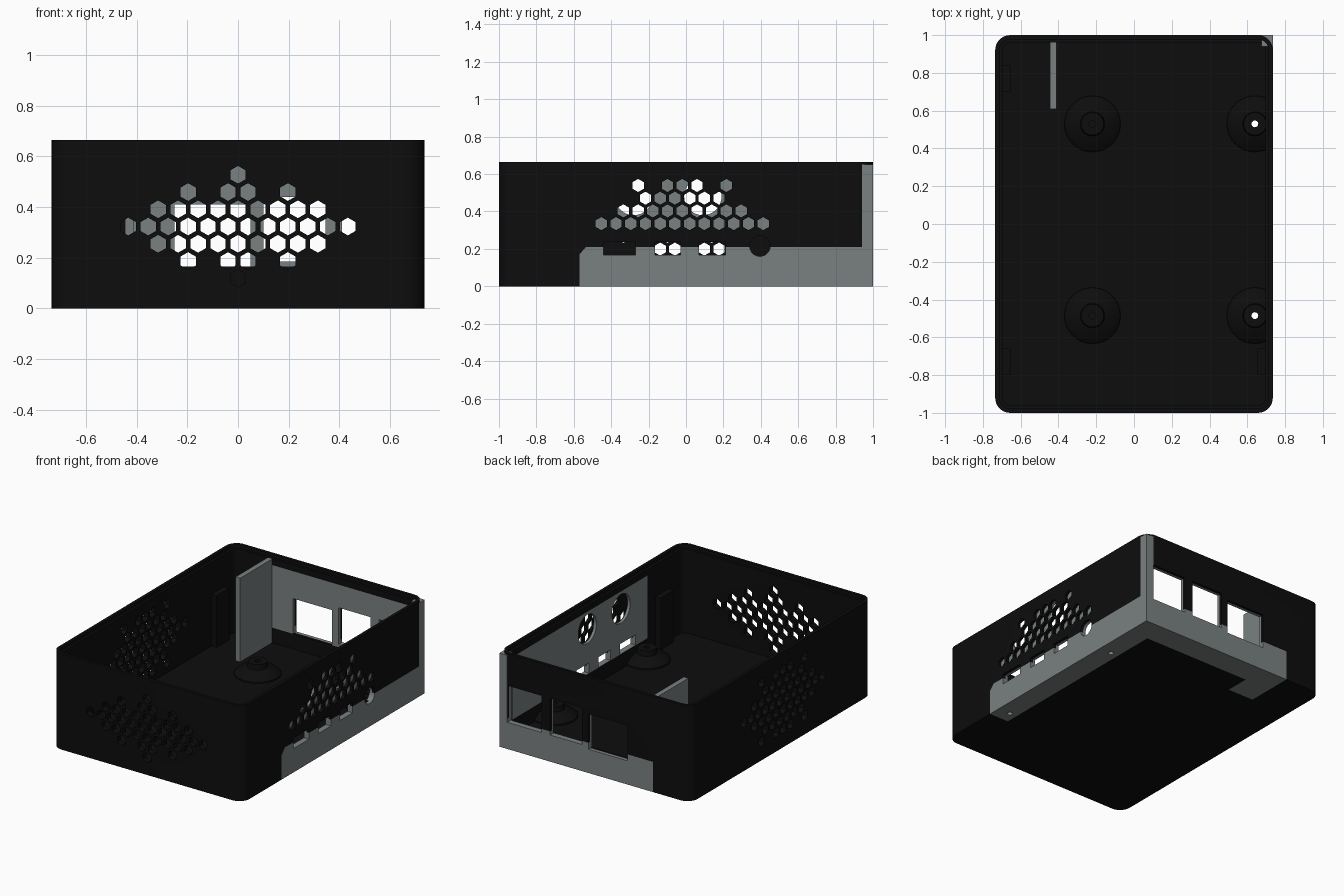
import bpy, bmesh, math
from mathutils import Vector, Matrix

if "Cube" in bpy.data.objects:
    bpy.data.objects.remove(bpy.data.objects["Cube"])

X, Y, H = 0.735, 1.0, 0.665          # half width, half depth, height


def material(name, rgb):
    m = bpy.data.materials.new(name)
    m.diffuse_color = (*rgb, 1)
    m.use_nodes = True
    m.node_tree.nodes["Principled BSDF"].inputs["Base Color"].default_value = m.diffuse_color
    return m


BLACK = material("matte_black", (0.004, 0.004, 0.004))
GREY = material("cool_grey", (0.195, 0.22, 0.22))


def make(name, bm, mat):
    bmesh.ops.recalc_face_normals(bm, faces=bm.faces)
    me = bpy.data.meshes.new(name)
    bm.to_mesh(me)
    bm.free()
    ob = bpy.data.objects.new(name, me)
    bpy.context.collection.objects.link(ob)
    if mat:
        me.materials.append(mat)
    return ob


def prism(bm, pts, depth):
    """Close a polygon of 3D points and extrude it along a vector."""
    f = bm.faces.new([bm.verts.new(p) for p in pts])
    r = bmesh.ops.extrude_face_region(bm, geom=[f])
    bmesh.ops.translate(bm, vec=depth, verts=[v for v in r["geom"] if isinstance(v, bmesh.types.BMVert)])


def add_box(bm, b):
    x0, x1, y0, y1, z0, z1 = b
    prism(bm, [(x0, y0, z0), (x1, y0, z0), (x1, y1, z0), (x0, y1, z0)], Vector((0, 0, z1 - z0)))


def box(name, b, mat=None):
    bm = bmesh.new()
    add_box(bm, b)
    return make(name, bm, mat)


def rounded_block(name, inset, z0, z1, mat=None):
    bm = bmesh.new()
    r = max(0.08 - inset, 0.03)
    pts = []
    for i, (sx, sy) in enumerate([(1, 1), (-1, 1), (-1, -1), (1, -1)]):
        for k in range(9):
            a = math.pi / 2 * (i + k / 8)
            pts.append((sx * (X - inset - r) + r * math.cos(a),
                        sy * (Y - inset - r) + r * math.sin(a), z0))
    prism(bm, pts, Vector((0, 0, z1 - z0)))
    return make(name, bm, mat)


def boolean(ob, cutter, op="DIFFERENCE", keep=False):
    m = ob.modifiers.new("bool", "BOOLEAN")
    m.operation, m.object, m.solver = op, cutter, "EXACT"
    bpy.context.view_layer.objects.active = ob
    bpy.ops.object.modifier_apply(modifier=m.name)
    if not keep:
        bpy.data.objects.remove(cutter)


def ngon_cutter(spots, radius, sides, axis, at, depth):
    """Many-sided holes at (u, z) spots, through a wall facing x or y."""
    bm = bmesh.new()
    for u, z in spots:
        ring = []
        for k in range(sides):
            a = 2 * math.pi * k / sides + math.pi / 2
            p, q = u + radius * math.cos(a), z + radius * math.sin(a)
            ring.append((at, p, q) if axis == "x" else (p, at, q))
        prism(bm, ring, Vector((depth, 0, 0)) if axis == "x" else Vector((0, depth, 0)))
    return make("cutter", bm, None)


# --- black case: open rounded tray with a stepped rim
case = rounded_block("case", 0, 0, H, BLACK)
boolean(case, rounded_block("cutter", 0.04, 0.06, 1))
boolean(case, rounded_block("cutter", 0.022, 0.642, 1))

# --- grey bracket pieces: x0, x1, y0, y1, z0, z1
pieces = [
    (0.695, 0.715, -0.57, 0.97, 0.165, 0.60),    # inner side plate
    (-0.445, 0.715, 0.96, 0.98, 0.165, 0.60),    # inner back plate
    (-0.445, X, 0.978, Y, 0, 0.21),              # back foot
    (0.675, X, 0.94, Y, 0, 0.65),                # corner column
    (0.585, X, -0.57, Y, 0, 0.02),               # bottom strip, side
    (-0.445, X, 0.83, Y, 0, 0.02),               # bottom strip, back
    (-0.445, -0.245, 0.66, 0.85, 0, 0.02),       # bottom tab
]


def side_foot(x1, z0):
    bm = bmesh.new()
    prism(bm, [(0.713, -0.57, z0), (0.713, Y + z0 * -1, z0), (0.713, Y - z0, 0.21),
               (0.713, -0.535, 0.21), (0.713, -0.57, 0.17)], Vector((x1 - 0.713, 0, 0)))
    return bm


# make room in the case for the bracket
E = 0.01
for x0, x1, y0, y1, z0, z1 in pieces:
    boolean(case, box("cutter", (x0, x1 + E if x1 == X else x1, y0, y1 + E if y1 == Y else y1,
                                 z0 - E if z0 == 0 else z0, z1)))
boolean(case, make("cutter", side_foot(X + E, -E), None))

bracket = make("bracket", side_foot(X, 0), GREY)
for p in pieces:
    boolean(bracket, box("piece", p, GREY), "UNION")

# --- honeycomb vents in front, left and right walls
S, ROW, R = 0.0787, 0.068, 0.035


def honeycomb(rows, cu, cz):
    return [(cu + c * S, cz + r * ROW) for r, cols in rows.items() for c in cols]


r0 = [i - 5.5 for i in range(12)]
r1 = list(range(-4, 5))
front = {0: r0, 1: r1, -1: r1, 2: [-2.5, -0.5, 0.5, 2.5], -2: [-2.5, -0.5, 0.5, 2.5], 3: [0], -3: [0]}
r2, r3 = [i - 2.5 for i in range(6)], [-3, -1, 0, 1, 3]
upper = {0: r0, 1: r1, 2: r2, 3: r3}
full = {**upper, -1: r1, -2: r2, -3: r3}
boolean(case, ngon_cutter(honeycomb(front, 0, 0.323), R, 6, "y", -1.05, 0.12))
boolean(case, ngon_cutter(honeycomb(full, -0.02, 0.335), R, 6, "x", -0.8, 0.14))
boolean(case, ngon_cutter(honeycomb(upper, -0.02, 0.335), R, 6, "x", 0.714, 0.1))

# round vents through the inner side plate only
boolean(bracket, ngon_cutter([(-0.28, 0.48), (0.09, 0.48)], 0.1, 32, "x", 0.66, 0.1))

# connector openings through both parts
openings = [
    (0.41, 0.674, 0.88, 1.1, 0.185, 0.44),
    (0.10, 0.345, 0.88, 1.1, 0.185, 0.44),
    (-0.25, 0.05, 0.88, 1.1, 0.165, 0.41),
    (0.66, 0.8, -0.44, -0.27, 0.166, 0.238),
    (0.66, 0.8, -0.165, -0.03, 0.166, 0.238),
    (0.66, 0.8, 0.07, 0.21, 0.166, 0.238),
]
SCREWS = [(sx, sy) for sx in (-0.22, 0.64) for sy in (-0.485, 0.53)]
for part in (case, bracket):
    for o in openings:
        boolean(part, box("cutter", o))
    boolean(part, ngon_cutter([(0.395, 0.215)], 0.055, 32, "x", 0.66, 0.14))
    for sx, sy in SCREWS[2:]:
        bm = bmesh.new()
        bmesh.ops.create_cone(bm, cap_ends=True, segments=16, radius1=0.018, radius2=0.018,
                              depth=0.3, matrix=Matrix.Translation((sx, sy, 0)))
        boolean(part, make("cutter", bm, None))

# --- grey divider wall
box("divider", (-0.445, -0.41, 0.61, 0.965, 0.05, 0.642), GREY)

# --- standoffs: shallow mounds with a drilled post
profile = [(0.018, 0.05), (0.15, 0.05), (0.148, 0.07), (0.12, 0.095), (0.065, 0.115), (0.06, 0.15), (0.018, 0.15)]
for i, (sx, sy) in enumerate(SCREWS):
    bm = bmesh.new()
    n = 32
    rings = [[bm.verts.new((sx + r * math.cos(2 * math.pi * k / n), sy + r * math.sin(2 * math.pi * k / n), z))
              for k in range(n)] for r, z in profile]
    for a, b in zip(rings, rings[1:] + rings[:1]):
        for k in range(n):
            bm.faces.new((a[k], a[(k + 1) % n], b[(k + 1) % n], b[k]))
    bmesh.ops.bisect_plane(bm, geom=bm.verts[:] + bm.edges[:] + bm.faces[:],
                           plane_co=(0.698, 0, 0), plane_no=(1, 0, 0), clear_outer=True)
    make(f"standoff_{i + 1}", bm, BLACK)

# --- lid clip ribs on the side walls
for i, (s, y) in enumerate([(-1, -0.73), (1, -0.73), (-1, 0.77)]):
    xs = sorted((s * 0.655, s * 0.70))
    box(f"clip_rib_{i + 1}", (*xs, y - 0.07, y + 0.07, 0.05, 0.42), BLACK)

# --- smooth the rounded parts, keep edges crisp
for ob in bpy.context.scene.objects:
    ob.select_set(ob.name == "case" or ob.name.startswith("standoff"))
bpy.context.view_layer.objects.active = case
bpy.ops.object.shade_smooth_by_angle(angle=math.radians(30))
